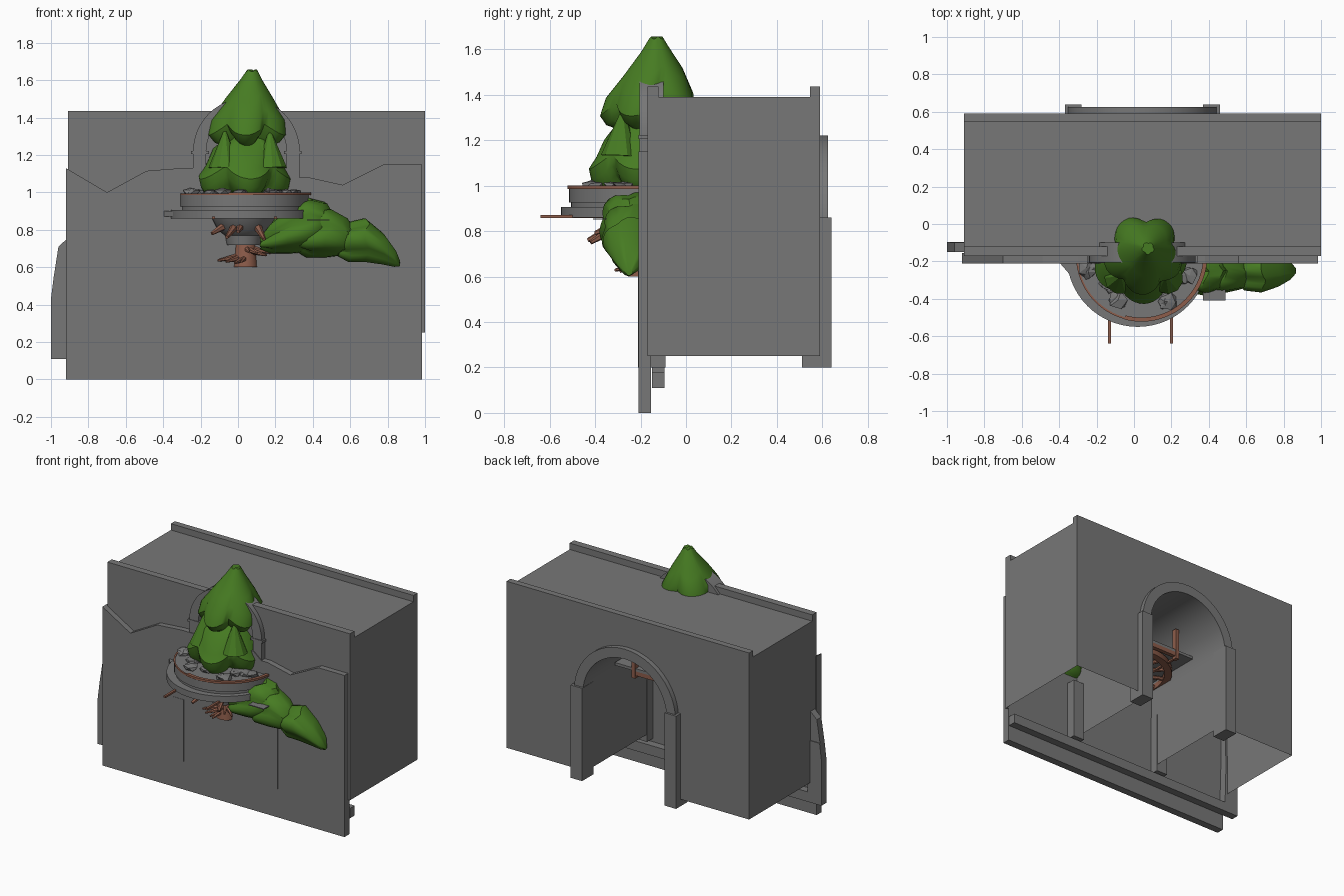
import bpy, bmesh, math, random
from mathutils import Vector

if "Cube" in bpy.data.objects:
    bpy.data.objects.remove(bpy.data.objects["Cube"])
random.seed(4)

def mat(name, c):
    m = bpy.data.materials.new(name)
    m.diffuse_color = (*c, 1)
    m.use_nodes = True
    m.node_tree.nodes["Principled BSDF"].inputs["Base Color"].default_value = m.diffuse_color
    return m

STONE = mat("grey stone", (0.185, 0.185, 0.185))
LEAF = mat("leaf green", (0.062, 0.2, 0.016))
WOOD = mat("brown wood", (0.27, 0.11, 0.07))

def finish(name, bm, m, smooth=None):
    bmesh.ops.recalc_face_normals(bm, faces=bm.faces)
    me = bpy.data.meshes.new(name)
    bm.to_mesh(me)
    bm.free()
    me.materials.append(m)
    o = bpy.data.objects.new(name, me)
    bpy.context.collection.objects.link(o)
    if smooth:
        bpy.ops.object.select_all(action='DESELECT')
        o.select_set(True)
        bpy.context.view_layer.objects.active = o
        bpy.ops.object.shade_smooth_by_angle(angle=math.radians(smooth))
    return o

def extrude(name, pts, vec, m, open_bottom=None, smooth=None):
    """Extrude a polygon of 3D points along vec."""
    bm = bmesh.new()
    f = bm.faces.new([bm.verts.new(p) for p in pts])
    r = bmesh.ops.extrude_face_region(bm, geom=[f], use_keep_orig=True)
    bmesh.ops.translate(bm, vec=vec, verts=[v for v in r['geom'] if isinstance(v, bmesh.types.BMVert)])
    if open_bottom is not None:
        low = [f for f in bm.faces if all(v.co.z < open_bottom for v in f.verts)]
        bmesh.ops.delete(bm, geom=low, context='FACES_ONLY')
    return finish(name, bm, m, smooth)

def prism(name, xz, y0, y1, m=STONE, **k):
    return extrude(name, [(x, y0, z) for x, z in xz], (0, y1 - y0, 0), m, **k)

def slab(name, xy, z0, z1, m=STONE, **k):
    return extrude(name, [(x, y, z0) for x, y in xy], (0, 0, z1 - z0), m, **k)

def box(name, x0, x1, y0, y1, z0, z1, m=STONE):
    return slab(name, [(x0, y0), (x1, y0), (x1, y1), (x0, y1)], z0, z1, m)

def arc(cx, cy, r, a0, a1, n=24):
    return [(cx + r * math.cos(math.radians(a0 + (a1 - a0) * i / n)),
             cy + r * math.sin(math.radians(a0 + (a1 - a0) * i / n))) for i in range(n + 1)]

def arch(name, cx, zs, ri, ro, zb, y0, y1):
    pts = [(cx + ro, zb)] + arc(cx, zs, ro, 0, 180) + [(cx - ro, zb), (cx - ri, zb)]
    prism(name, pts + arc(cx, zs, ri, 180, 0) + [(cx + ri, zb)], y0, y1, smooth=30)

def loft(name, stations, axis, lobes, depth, m, n=30, sag=0.0, smooth=40, phase=0.4):
    """Skin star-shaped rings (x, y, z, radius) stacked along an axis."""
    bm = bmesh.new()
    rings = []
    for x, y, z, r in stations:
        ring = []
        for i in range(n):
            a = 2 * math.pi * i / n
            w = abs(math.cos(a * lobes / 2 + phase)) - 0.6
            rr = r * (1 + depth * w)
            u, v = rr * math.cos(a), rr * math.sin(a)
            drop = -sag * w * min(1, r / 0.15)
            ring.append(bm.verts.new((x + u, y + v, z + drop) if axis == 'z' else (x + drop, y + u, z + v)))
        rings.append(ring)
    for a, b in zip(rings, rings[1:]):
        for i in range(n):
            bm.faces.new((a[i], a[(i + 1) % n], b[(i + 1) % n], b[i]))
    bm.faces.new(rings[0])
    bm.faces.new(rings[-1])
    return finish(name, bm, m, smooth)

def limb(name, p, q, r0, r1, m=WOOD, n=8, smooth=40):
    p, q = Vector(p), Vector(q)
    bm = bmesh.new()
    bmesh.ops.create_cone(bm, cap_ends=True, segments=n, radius1=r0, radius2=r1, depth=(q - p).length)
    bm.transform((q - p).to_track_quat('Z', 'Y').to_matrix().to_4x4())
    bmesh.ops.translate(bm, vec=(p + q) / 2, verts=bm.verts)
    return finish(name, bm, m, smooth)

CX = 0.045

# Hollow gatehouse with an arched passage, open underneath
prism("gatehouse", [(-0.91, 0.25), (-0.91, 1.39), (1, 1.39), (1, 0.25), (CX + 0.33, 0.25)]
      + arc(CX, 0.82, 0.33, 0, 180) + [(CX - 0.33, 0.25)], 0.59, -0.16, open_bottom=0.26, smooth=30)
prism("upper_front_wall", [(-0.91, 0.25), (1, 0.25), (1, 1.435), (-0.91, 1.435)], -0.17, -0.155)
box("front_parapet", -0.91, 1, -0.155, -0.12, 1.39, 1.435)
box("back_parapet", -0.91, 1, 0.545, 0.59, 1.385, 1.435)

# Broken front facing and the layer behind it
prism("broken_facing", [(-0.92, 0), (0.985, 0), (0.985, 1.15), (0.78, 1.15), (0.56, 1.04), (0.38, 1.08),
      (0.33, 1.08), (0.27, 1.13), (-0.3, 1.13), (-0.49, 1.115), (-0.7, 1.0), (-0.92, 1.13)], -0.21, -0.155)
prism("broken_backing", [(-1, 0.11), (0.985, 0.11), (0.985, 0.18), (-0.89, 0.18), (-0.9, 0.55), (-0.985, 0.55),
      (-1, 0.43)], -0.15, -0.095)
prism("broken_backing_top", [(-0.985, 0.55), (-0.9, 0.55), (-0.9, 0.765), (-0.96, 0.71)], -0.15, -0.1)

# Passage arch surround and pillars
arch("back_arch", CX, 0.82, 0.33, 0.4, 0.25, 0.585, 0.625)
for side in (-1, 1):
    xs = sorted((CX + side * 0.325, CX + side * 0.415))
    box("back_pillar", *xs, 0.51, 0.64, 0.2, 0.86)
    box("front_pillar", *xs, -0.212, -0.09, 0.2, 0.64)

# Upper niche surround
arch("niche_arch", CX, 1.22, 0.215, 0.285, 1.0, -0.205, -0.1)
prism("niche_back", arc(CX, 1.22, 0.22, 0, 180), -0.165, -0.12)
for side in (-1, 1):
    xs = sorted((CX + side * 0.2, CX + side * 0.295))
    box("niche_capital", *xs, -0.209, -0.12, 1.205, 1.222)

# Round balcony
slab("balcony_base", arc(0.02, -0.17, 0.38, 180, 360, 28), 0.86, 0.905, smooth=30)
slab("base_corner", [(-0.4, -0.205), (-0.28, -0.205), (-0.3, -0.32)], 0.87, 0.9)
slab("balcony_rim_lower", arc(0.035, -0.17, 0.335, 180, 360, 28), 0.905, 0.925, smooth=30)
slab("balcony_rim", arc(0.035, -0.17, 0.345, 180, 360, 28), 0.925, 0.99, smooth=30)
slab("rail", arc(0.04, -0.17, 0.352, 255, 360) + arc(0.04, -0.17, 0.33, 360, 255), 0.985, 1.0, WOOD)
slab("rail_left", arc(0.04, -0.17, 0.35, 180, 255) + arc(0.04, -0.17, 0.34, 255, 180), 0.985, 0.995, WOOD)
box("inner_floor", -0.27, 0.35, -0.17, 0.3, 0.9, 0.92)
box("loose_plate", 0.37, 0.49, -0.41, -0.2, 0.85, 0.856)
loft("corbel", [(0.03, -0.2, 0.72, 0.09), (0.03, -0.2, 0.77, 0.1), (0.03, -0.2, 0.8, 0.14), (0.03, -0.2, 0.86, 0.17)],
     'z', 1, 0, STONE, smooth=30)

# Wooden wheel and beams carrying the balcony from inside
WY = -0.12
slab("wheel_rim", arc(CX, WY, 0.37, -12, 192, 30) + arc(CX, WY, 0.32, 192, -12, 30), 0.85, 0.89, WOOD, smooth=30)
for i in range(9):
    a = math.radians(22.5 * i)
    limb("wheel_spoke", (CX, WY, 0.87), (CX + 0.34 * math.cos(a), WY + 0.34 * math.sin(a), 0.87), 0.014, 0.014)
for x in (-0.13, 0.2):
    box("beam", x - 0.008, x + 0.008, -0.64, 0.29, 0.857, 0.87, WOOD)
    box("beam_post", x - 0.014, x + 0.014, 0.27, 0.305, 0.85, 1.08, WOOD)
box("cross_beam", -0.15, 0.22, 0.27, 0.3, 0.87, 0.9, WOOD)

# Broken stones on the balcony
for i in range(22):
    a, r = random.uniform(3.3, 6.1), random.uniform(0.2, 0.3)
    s = random.uniform(0.025, 0.055)
    bm = bmesh.new()
    bmesh.ops.create_icosphere(bm, subdivisions=1, radius=s)
    for v in bm.verts:
        v.co *= random.uniform(0.6, 1.2)
        v.co.z *= 0.5
    bmesh.ops.translate(bm, vec=(0.035 + r * math.cos(a), -0.17 + r * math.sin(a), 1.0), verts=bm.verts)
    finish("rubble", bm, STONE)

# Conifer on the balcony: two pleated crowns with pointed shoulders
loft("tree_lower", [(0.03, -0.175, 0.97, 0.15), (0.03, -0.175, 1.01, 0.2), (0.03, -0.175, 1.05, 0.225),
     (0.03, -0.175, 1.1, 0.235), (0.035, -0.175, 1.15, 0.205), (0.04, -0.17, 1.22, 0.18), (0.05, -0.16, 1.31, 0.09)],
     'z', 5, 0.2, LEAF, n=60, sag=0.07)
for x, y in ((-0.07, -0.28), (0.17, -0.28), (0.18, -0.1), (-0.07, -0.1)):
    limb("tree_shoulder", (x * 1.05, y - 0.01, 1.13), (x, y, 1.325), 0.085, 0.008, LEAF, 10, 30)
loft("tree_upper", [(0.05, -0.17, 1.25, 0.09), (0.05, -0.17, 1.29, 0.165), (0.05, -0.165, 1.33, 0.195),
     (0.055, -0.15, 1.41, 0.185), (0.06, -0.135, 1.5, 0.13), (0.07, -0.13, 1.6, 0.06), (0.075, -0.13, 1.65, 0.03)],
     'z', 5, 0.24, LEAF, n=50, sag=0.06, phase=0.9)

# Hanging branch: three overlapping leaf clumps
loft("branch_inner", [(0.12, -0.25, 0.73, 0.03), (0.18, -0.25, 0.76, 0.08), (0.28, -0.24, 0.8, 0.12),
     (0.38, -0.24, 0.83, 0.14), (0.46, -0.24, 0.84, 0.11), (0.52, -0.24, 0.83, 0.03)], 'x', 5, 0.18, LEAF, sag=0.05)
loft("branch_middle", [(0.3, -0.24, 0.76, 0.06), (0.38, -0.24, 0.78, 0.12), (0.48, -0.24, 0.79, 0.13),
     (0.57, -0.25, 0.77, 0.1), (0.64, -0.25, 0.74, 0.03)], 'x', 5, 0.18, LEAF, sag=0.05)
loft("branch_tip", [(0.54, -0.25, 0.71, 0.05), (0.6, -0.25, 0.735, 0.1), (0.69, -0.25, 0.745, 0.11),
     (0.78, -0.25, 0.7, 0.08), (0.84, -0.25, 0.65, 0.045), (0.865, -0.25, 0.62, 0.015)], 'x', 4, 0.18, LEAF, sag=0.04)

# Wooden stump with splayed roots under the corbel
limb("stump", (0.04, -0.19, 0.6), (0.04, -0.19, 0.73), 0.065, 0.055, n=14)
for i in range(18):
    a = math.tau * i / 18
    r = random.uniform(0.11, 0.16)
    z = random.uniform(0.62, 0.68)
    limb("root", (0.04, -0.19, z + 0.03), (0.04 + r * math.cos(a), -0.19 + r * math.sin(a), z), 0.022, 0.006, n=6)
for x, y, z in ((-0.14, -0.33, 0.78), (-0.06, -0.43, 0.76), (0.0, -0.4, 0.79), (0.14, -0.42, 0.75)):
    limb("upper_root", (0.03 + x * 0.4, -0.25, 0.85), (x, y, z), 0.03, 0.01, n=6)
